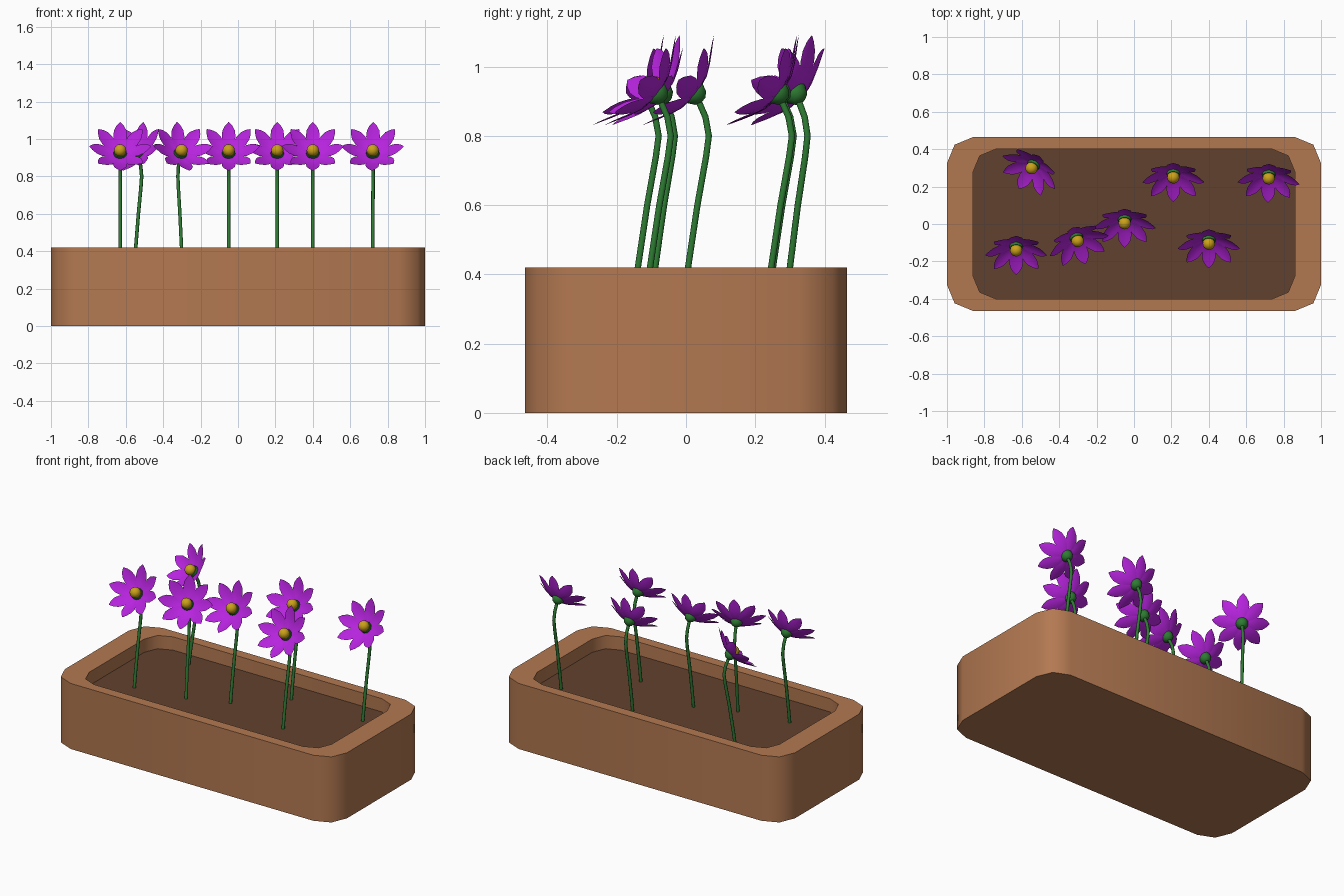
import bpy, bmesh, math
from mathutils import Matrix, Vector

old = bpy.data.objects.get("Cube")
if old:
    bpy.data.objects.remove(old, do_unlink=True)


def material(name, rgb):
    m = bpy.data.materials.new(name)
    m.use_nodes = True
    m.diffuse_color = (*rgb, 1)
    bsdf = next(n for n in m.node_tree.nodes if n.type == 'BSDF_PRINCIPLED')
    bsdf.inputs["Base Color"].default_value = (*rgb, 1)
    return m


CLAY = material("terracotta", (0.45, 0.19, 0.083))
SOIL = material("dark soil", (0.12, 0.053, 0.026))
PETAL = material("purple petal", (0.47, 0.017, 0.73))
CENTRE = material("golden centre", (0.60, 0.36, 0.01))
GREEN = material("stem green", (0.027, 0.20, 0.033))


def finish_mesh(name, bm, mat, sharp=50):
    me = bpy.data.meshes.new(name)
    bm.to_mesh(me)
    bm.free()
    me.materials.append(mat)
    me.shade_smooth()
    me.set_sharp_from_angle(angle=math.radians(sharp))
    return me


def place(name, me, matrix=Matrix()):
    ob = bpy.data.objects.new(name, me)
    ob.matrix_world = matrix
    bpy.context.collection.objects.link(ob)
    return ob


def skin(bm, rings, closed=True):
    """Bridge successive rows of vertices with quads."""
    for a, b in zip(rings, rings[1:]):
        n = len(a)
        for i in range(n if closed else n - 1):
            j = (i + 1) % n
            bm.faces.new((a[i], a[j], b[j], b[i]))


# Planter box: rounded rectangle walls with an open recess
def outline(scale, radius=0.14):
    pts = []
    for q, (sx, sy) in enumerate([(1, 1), (-1, 1), (-1, -1), (1, -1)]):
        for k in range(3):
            a = math.radians(90 * q + 45 * k)
            pts.append(((sx * (1 - radius) + radius * math.cos(a)) * scale,
                        (sy * (0.465 - radius) + radius * math.sin(a)) * scale))
    return pts


SOIL_Z, RIM_Z, INNER = 0.335, 0.42, 0.86
bm = bmesh.new()
rings = [[bm.verts.new((x, y, z)) for x, y in outline(s)]
         for s, z in [(1, 0), (1, RIM_Z), (INNER, RIM_Z), (INNER, SOIL_Z - 0.02)]]
skin(bm, rings)
bm.faces.new(list(reversed(rings[0])))
place("planter_box", finish_mesh("planter_box", bm, CLAY))

# Soil bed
bm = bmesh.new()
bm.faces.new([bm.verts.new((x, y, SOIL_Z)) for x, y in outline(INNER)])
place("soil_bed", finish_mesh("soil_bed", bm, SOIL))

# Petal ring: eight cupped leaf shapes; rows are (radius, height, half width)
PETAL_ROWS = [(0.02, -0.036, 0.012), (0.06, -0.029, 0.029), (0.095, -0.013, 0.037),
              (0.125, 0.004, 0.033), (0.148, 0.018, 0.019), (0.165, 0.028, 0.002)]
bm = bmesh.new()
for p in range(8):
    turn = Matrix.Rotation(p * math.tau / 8, 3, 'Z')
    rows = [[bm.verts.new(turn @ Vector((r, w * t, h + 0.15 * w * t * t)))
             for t in (-1, -0.5, 0, 0.5, 1)] for r, h, w in PETAL_ROWS]
    skin(bm, rows, closed=False)
bmesh.ops.recalc_face_normals(bm, faces=bm.faces)
for f in bm.faces:
    f.normal_update()
    if f.normal.z < 0:
        f.normal_flip()
petal_mesh = finish_mesh("petals", bm, PETAL, 80)

# Golden centre
bm = bmesh.new()
bmesh.ops.create_uvsphere(bm, u_segments=16, v_segments=10, radius=0.033,
                          matrix=Matrix.Translation((0, 0, -0.006)))
centre_mesh = finish_mesh("flower_centre", bm, CENTRE, 80)

# Green cup behind the petals
bm = bmesh.new()
rings = [[bm.verts.new((r * math.cos(i * math.tau / 14), r * math.sin(i * math.tau / 14), z))
          for i in range(14)]
         for r, z in [(0.010, -0.064), (0.026, -0.054), (0.036, -0.034), (0.034, -0.018)]]
skin(bm, rings)
bm.faces.new(list(reversed(rings[0])))
bm.faces.new(rings[-1])
cup_mesh = finish_mesh("flower_cup", bm, GREEN, 60)

# Stem: leans back, then hooks forward under the bloom
STEM_PATH = [(-0.006, SOIL_Z - 0.01), (0.006, 0.42), (0.033, 0.6), (0.058, 0.74),
             (0.066, 0.80), (0.056, 0.855), (0.034, 0.905)]
bm = bmesh.new()
rings = []
for i, (y, z) in enumerate(STEM_PATH):
    a = Vector(STEM_PATH[max(i - 1, 0)])
    b = Vector(STEM_PATH[min(i + 1, len(STEM_PATH) - 1)])
    d = (b - a).normalized()
    ring = []
    for k in range(10):
        t = k * math.tau / 10
        s = 0.0095 * math.sin(t)
        ring.append(bm.verts.new((0.0095 * math.cos(t), y + s * d.y, z - s * d.x)))
    rings.append(ring)
skin(bm, rings)
bm.faces.new(list(reversed(rings[0])))
bm.faces.new(rings[-1])
stem_mesh = finish_mesh("stem", bm, GREEN, 60)

# Plant the flowers: x, y, turn in degrees
BLOOM = Matrix.Translation((0, 0, 0.943)) @ Matrix.Rotation(math.radians(51.5), 4, 'X')
FLOWERS = [(-0.63, -0.145, 0), (-0.30, -0.095, 19), (-0.05, 0, 0), (0.40, -0.11, 0),
           (0.21, 0.245, 0), (0.72, 0.24, -2), (-0.55, 0.295, -32)]
for n, (x, y, turn) in enumerate(FLOWERS, 1):
    root = Matrix.Translation((x, y, 0)) @ Matrix.Rotation(math.radians(turn), 4, 'Z')
    place(f"stem_{n}", stem_mesh, root)
    for part, me in [("petals", petal_mesh), ("flower_centre", centre_mesh),
                     ("flower_cup", cup_mesh)]:
        place(f"{part}_{n}", me, root @ BLOOM)
